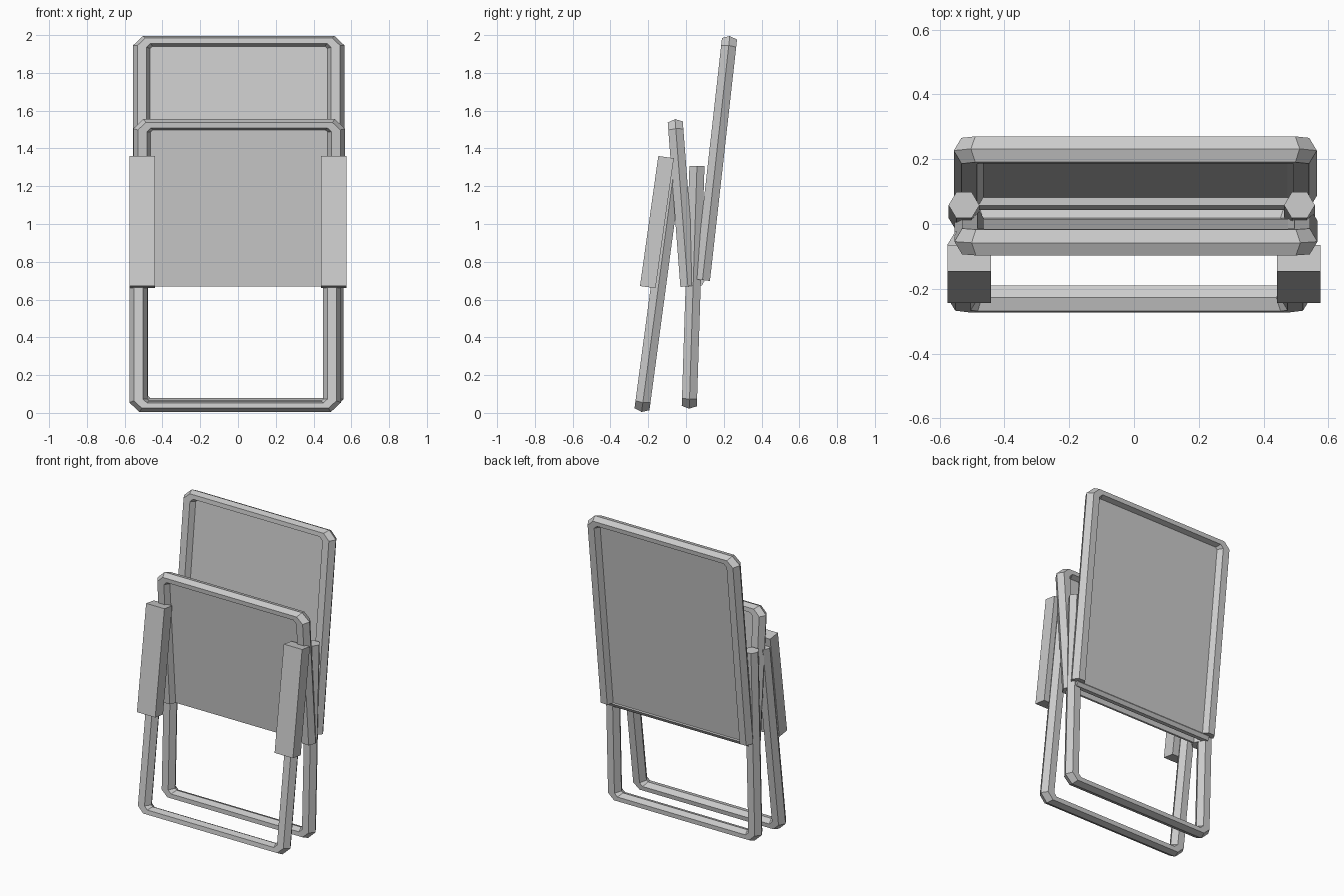
import bpy, bmesh, math
from mathutils import Vector

if "Cube" in bpy.data.objects:
    bpy.data.objects.remove(bpy.data.objects["Cube"])


def mesh_object(name, bm):
    bmesh.ops.recalc_face_normals(bm, faces=bm.faces)
    me = bpy.data.meshes.new(name)
    bm.to_mesh(me)
    bm.free()
    ob = bpy.data.objects.new(name, me)
    bpy.context.collection.objects.link(ob)
    return ob


def slab(name, size, loc, tilt=0.0):
    bm = bmesh.new()
    bmesh.ops.create_cube(bm, size=1)
    bmesh.ops.scale(bm, vec=size, verts=bm.verts)
    ob = mesh_object(name, bm)
    ob.location = loc
    ob.rotation_euler.x = tilt
    return ob


def tube_frame(name, open_end, bend_end, cx, half=0.56, depth=0.04):
    """U-shaped six-sided tube; ends are (y, z), bent across at bend_end."""
    a, b = Vector((0, *open_end)), Vector((0, *bend_end))
    along = (b - a).normalized()
    normal = Vector((1, 0, 0)).cross(along)
    length = (b - a).length
    # outer and inner (x, along) points of each section on the right side
    right = [((half, 0), (half - 0.095, 0)),
             ((half, length - 0.05), (half - 0.095, length - 0.068)),
             ((half - 0.053, length), (half - 0.106, length - 0.058))]
    left = [((-o[0], o[1]), (-i[0], i[1])) for o, i in reversed(right)]
    bm = bmesh.new()
    rings = []
    for outer, inner in right + left:
        o = a + along * outer[1] + Vector((outer[0] + cx, 0, 0))
        i = a + along * inner[1] + Vector((inner[0] + cx, 0, 0))
        mid, d = (o + i) / 2, (o - i) / 2
        rings.append([bm.verts.new(mid + d * c + normal * depth * s)
                      for c, s in ((1, 0), (.5, 1), (-.5, 1), (-1, 0), (-.5, -1), (.5, -1))])
    for r, s in zip(rings, rings[1:]):
        for k in range(6):
            n = (k + 1) % 6
            bm.faces.new((r[k], r[n], s[n], s[k]))
    bm.faces.new(rings[0])
    bm.faces.new(rings[-1])
    return mesh_object(name, bm)


def panel(name, low, high, width, cx):
    """Thin sheet stretched between two (y, z) points."""
    dy, dz = high[0] - low[0], high[1] - low[1]
    return slab(name, (width, 0.012, math.hypot(dy, dz)),
                (cx, (low[0] + high[0]) / 2, (low[1] + high[1]) / 2),
                -math.atan2(dy, dz))


# Folded leg frames
tube_frame("front_leg_frame", (-0.063, 1.29), (-0.235, 0.005), -0.015)
tube_frame("rear_leg_frame", (0.058, 1.307), (0.017, 0.022), -0.007, 0.565)

# Seat and backrest, each a frame with a thin panel inside
tube_frame("seat_frame", (0.01, 0.67), (-0.058, 1.555), 0.006)
panel("seat_panel", (0.01, 0.67), (-0.055, 1.52), 0.97, 0.006)
tube_frame("backrest_frame", (0.087, 0.703), (0.232, 1.995), 0.004)
panel("backrest_panel", (0.085, 0.69), (0.227, 1.955), 0.97, 0.004)

# Hexagonal bar along the lower edge of the backrest
bm = bmesh.new()
bmesh.ops.create_cone(bm, cap_ends=True, segments=6, radius1=0.027, radius2=0.027, depth=1.04)
bar = mesh_object("backrest_lower_bar", bm)
bar.location = (0.004, 0.07, 0.697)
bar.rotation_euler.y = math.pi / 2

# Armrests
for side, sx in (("left", -1), ("right", 1)):
    slab("armrest_" + side, (0.135, 0.083, 0.695), (sx * 0.508, -0.154, 1.01), -0.14)
